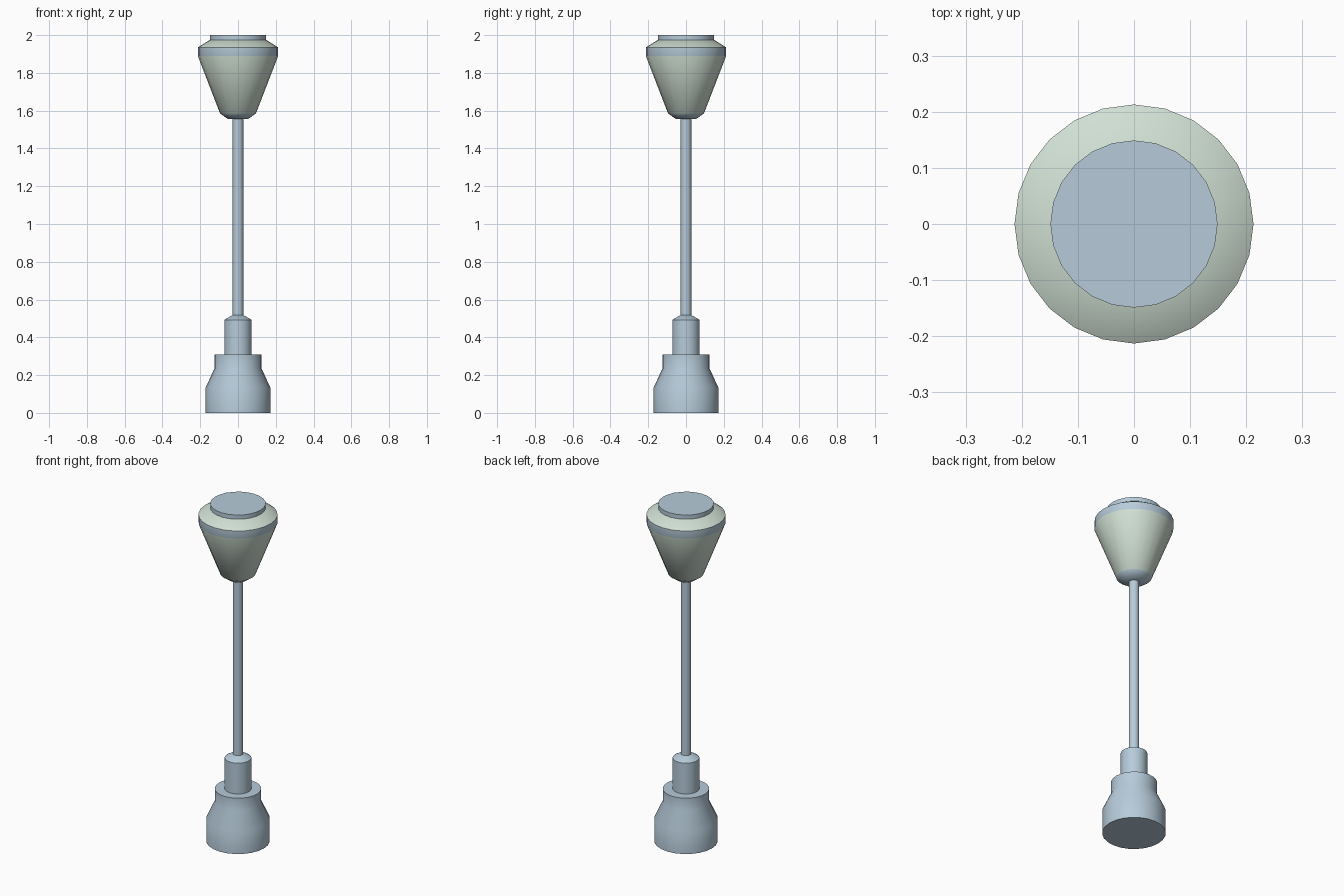
import bpy
import bmesh
import math

SIDES = 24

cube = bpy.data.objects.get("Cube")
if cube:
    bpy.data.objects.remove(cube, do_unlink=True)


def make_material(name, rgb):
    mat = bpy.data.materials.new(name)
    mat.use_nodes = True
    colour = (*rgb, 1.0)
    mat.diffuse_color = colour
    bsdf = mat.node_tree.nodes["Principled BSDF"]
    bsdf.inputs["Base Color"].default_value = colour
    bsdf.inputs["Roughness"].default_value = 0.6
    return mat


blue = make_material("steel blue", (0.47, 0.60, 0.70))
green = make_material("pale green", (0.63, 0.74, 0.65))


def turned_part(name, profile, band_slots=None):
    """Closed solid turned about z from (radius, height) points, bottom first.
    band_slots gives the material slot of each band between points."""
    bm = bmesh.new()
    rings = []
    for radius, z in profile:
        angles = [math.tau * i / SIDES for i in range(SIDES)]
        rings.append([bm.verts.new((radius * math.cos(a), radius * math.sin(a), z))
                      for a in angles])
    for band, (low, high) in enumerate(zip(rings, rings[1:])):
        for i in range(SIDES):
            j = (i + 1) % SIDES
            face = bm.faces.new((low[i], low[j], high[j], high[i]))
            face.material_index = band_slots[band] if band_slots else 0
    bm.faces.new(list(reversed(rings[0])))
    bm.faces.new(rings[-1])
    mesh = bpy.data.meshes.new(name)
    bm.to_mesh(mesh)
    bm.free()
    mesh.materials.append(blue)
    mesh.materials.append(green)
    obj = bpy.data.objects.new(name, mesh)
    bpy.context.collection.objects.link(obj)
    bpy.ops.object.select_all(action="DESELECT")
    obj.select_set(True)
    bpy.context.view_layer.objects.active = obj
    bpy.ops.object.shade_smooth_by_angle(angle=math.radians(40))
    return obj


# Weighted foot with a tapered shoulder
turned_part("base", [(0.171, 0), (0.171, 0.135), (0.125, 0.235), (0.125, 0.31)])

# Sleeve holding the pole
turned_part("collar", [(0.072, 0.30), (0.072, 0.493), (0.03, 0.517)])

# Slim pole
turned_part("pole", [(0.028, 0.50), (0.028, 1.57)])

# Flared head: blue bevel, green cone, blue rim band, green shoulder
turned_part("head", [(0.052, 1.555), (0.095, 1.585), (0.213, 1.89),
                     (0.213, 1.935), (0.149, 1.975)], [0, 1, 0, 1])

# Flat disc on top
turned_part("top_cap", [(0.149, 1.975), (0.149, 2.0)])
